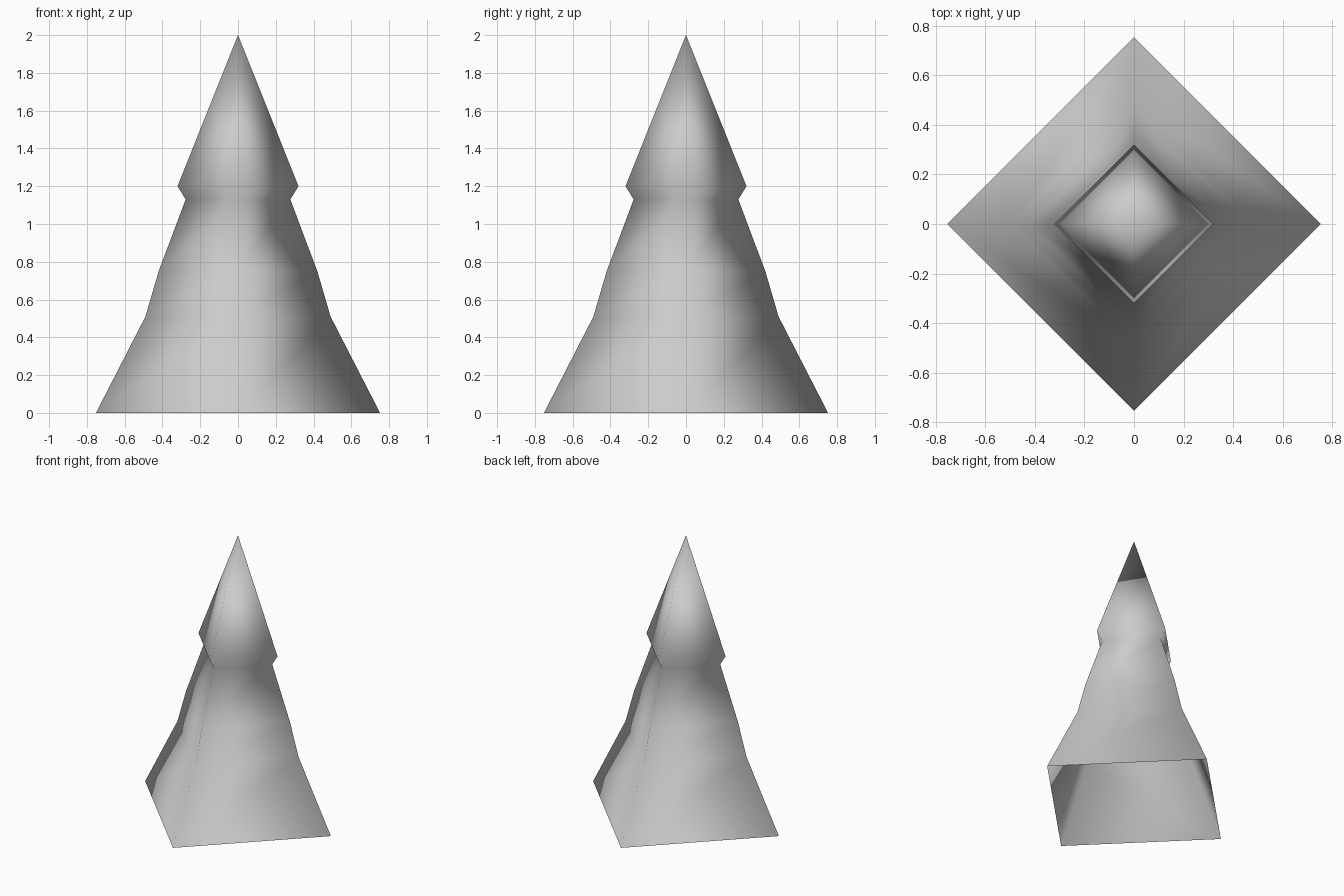
import bpy
import bmesh
from math import cos, sin, pi

cube = bpy.data.objects.get("Cube")
if cube:
    bpy.data.objects.remove(cube, do_unlink=True)

# Plain grey surface
grey = bpy.data.materials.new("plain_grey")
grey.use_nodes = True
colour = (0.6, 0.6, 0.6, 1.0)
grey.diffuse_color = colour
grey.node_tree.nodes["Principled BSDF"].inputs["Base Color"].default_value = colour

SIDES = 4
PROFILE = [(0.752, 0), (0.49, 0.51), (0.42, 0.75), (0.277, 1.13), (0.32, 1.2)]
TIP = 2.0

bm = bmesh.new()

# Square rings with corners on the axes, from the open base to the rim
rings = [[bm.verts.new((r * cos(2 * pi * i / SIDES), r * sin(2 * pi * i / SIDES), z))
          for i in range(SIDES)] for r, z in PROFILE]
for lower, upper in zip(rings, rings[1:]):
    for i in range(SIDES):
        j = (i + 1) % SIDES
        bm.faces.new((lower[i], lower[j], upper[j], upper[i]))

# Pointed top
tip = bm.verts.new((0, 0, TIP))
for i in range(SIDES):
    bm.faces.new((rings[-1][i], rings[-1][(i + 1) % SIDES], tip))

# Smooth across every edge, corners included
for face in bm.faces:
    face.smooth = True

mesh = bpy.data.meshes.new("spire")
bm.to_mesh(mesh)
bm.free()
mesh.materials.append(grey)
spire = bpy.data.objects.new("spire", mesh)
bpy.context.collection.objects.link(spire)
